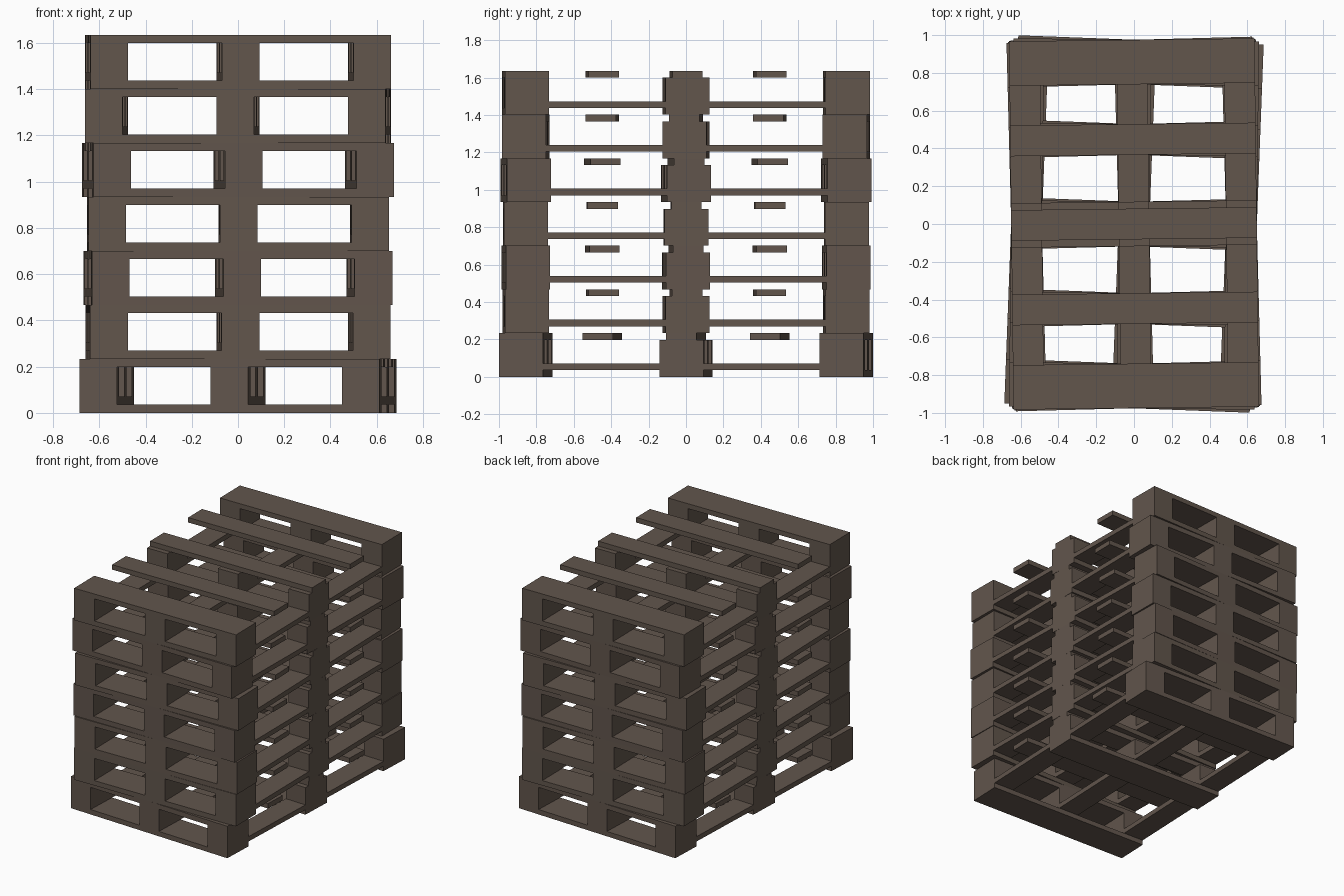
import bpy, bmesh
from mathutils import Matrix, Vector

if "Cube" in bpy.data.objects:
    bpy.data.objects.remove(bpy.data.objects["Cube"])

wood = bpy.data.materials.new("weathered_brown_wood")
wood.diffuse_color = (0.122, 0.092, 0.073, 1)
wood.use_nodes = True
wood.node_tree.nodes["Principled BSDF"].inputs["Base Color"].default_value = wood.diffuse_color

W, L = 1.30, 1.95          # pallet width (x) and length (y)
T = 0.0358                 # board thickness
H = 1.635 / 7              # pallet height
NARROW, WIDE = 0.1625, 0.2356
XS = [-(W - NARROW) / 2, 0, (W - NARROW) / 2]
YS = [-(L - WIDE) / 2, 0, (L - WIDE) / 2]


def make_part(name, boxes, angle, z):
    """One object made of several (centre, size) boxes, turned about z."""
    bm = bmesh.new()
    for centre, size in boxes:
        m = Matrix.Translation(Vector(centre)) @ Matrix.Diagonal((*size, 1))
        bmesh.ops.create_cube(bm, size=1, matrix=m)
    mesh = bpy.data.meshes.new(name)
    bm.to_mesh(mesh)
    bm.free()
    mesh.materials.append(wood)
    ob = bpy.data.objects.new(name, mesh)
    ob.location.z = z
    ob.rotation_euler.z = angle
    bpy.context.collection.objects.link(ob)


# cross boards under the pallet
bottom = [((0, y, T / 2), (W, WIDE, T)) for y in YS]
# long boards resting on them
stringers = [((x, 0, 1.5 * T), (NARROW, L, T)) for x in XS]
# nine spacer blocks
bh = H - 3 * T
blocks = [((x, y, 2 * T + bh / 2), (NARROW, WIDE, bh)) for x in XS for y in YS]
# five deck boards, wide at the ends
deck = [((0, y, H - T / 2), (W, w, T)) for y, w in
        ((YS[0], WIDE), (-0.4475, NARROW), (0, NARROW), (0.4475, NARROW), (YS[2], WIDE))]

# stack of slightly twisted pallets
for i, angle in enumerate((-0.038, 0.011, 0.018, 0.004, 0.026, -0.013, 0.012)):
    for name, boxes in (("bottom_boards", bottom), ("stringers", stringers),
                        ("blocks", blocks), ("deck_boards", deck)):
        make_part(f"pallet_{i + 1}_{name}", boxes, angle, i * H)
